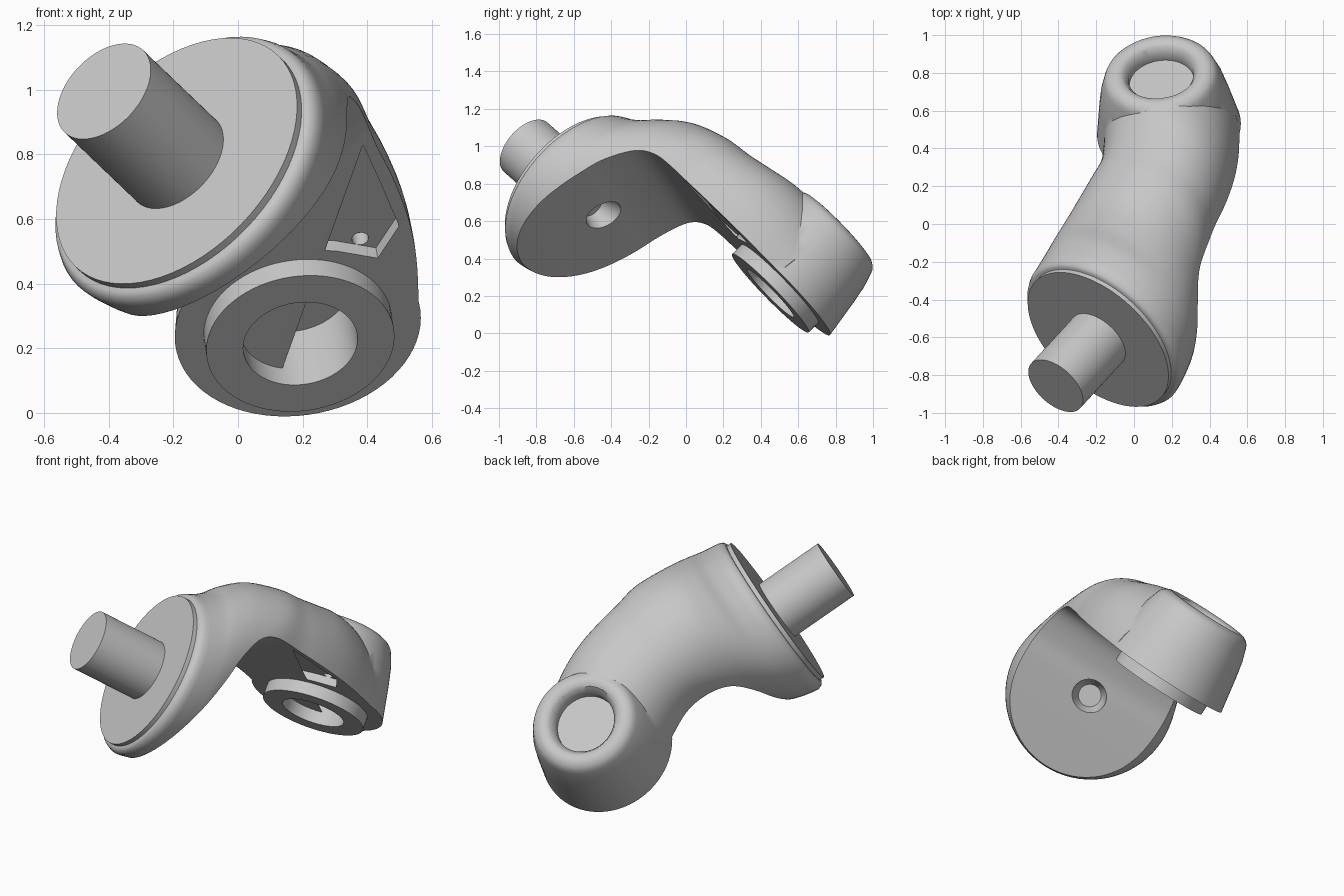
import bpy, bmesh, math
from mathutils import Vector, Matrix

cube = bpy.data.objects.get("Cube")
if cube:
    bpy.data.objects.remove(cube, do_unlink=True)

grey = bpy.data.materials.new("cast grey")
grey.use_nodes = True
colour = (0.57, 0.57, 0.57, 1)
grey.diffuse_color = colour
grey.node_tree.nodes["Principled BSDF"].inputs["Base Color"].default_value = colour

# Working frame: Y runs along the shaft axis, Z along the ring axis
u = Vector((0.568, 0.619, -0.543)).normalized()
w = Vector((-0.12, 0.70, 0.704))
w = (w - u * w.dot(u)).normalized()
s = u.cross(w)
FRAME = Matrix.Translation((-0.19, -0.612, 0.78)) @ Matrix((s, u, w)).transposed().to_4x4()
RING = Vector((-0.31, 1.182, 0))
UNDER = 0.392
SEG = 72


def finish(name, bm):
    bmesh.ops.recalc_face_normals(bm, faces=bm.faces)
    mesh = bpy.data.meshes.new(name)
    bm.to_mesh(mesh)
    bm.free()
    mesh.transform(FRAME)
    mesh.materials.append(grey)
    ob = bpy.data.objects.new(name, mesh)
    bpy.context.collection.objects.link(ob)
    return ob


def skin(name, loops, closed=False):
    """Bridge matching loops of points, capping the ends unless closed."""
    bm = bmesh.new()
    rows = [[bm.verts.new(p) for p in loop] for loop in loops]
    pairs = list(zip(rows, rows[1:])) + ([(rows[-1], rows[0])] if closed else [])
    for a, b in pairs:
        for i in range(len(a)):
            j = (i + 1) % len(a)
            bm.faces.new((a[i], a[j], b[j], b[i]))
    if not closed:
        bm.faces.new(rows[0])
        bm.faces.new(rows[-1])
    return finish(name, bm)


def circle(r, h, axis, centre=Vector()):
    pts = []
    for k in range(SEG):
        a = 2 * math.pi * k / SEG
        c, d = r * math.cos(a), r * math.sin(a)
        pts.append(centre + Vector((c, h, d) if axis == "Y" else (c, d, h)))
    return pts


def lathe(name, profile, axis="Z", centre=RING, closed=False):
    return skin(name, [circle(r, h, axis, centre) for r, h in profile], closed)


def spline(rows, steps=6):
    """Smooth curve through rows of numbers."""
    out = []
    for i in range(len(rows) - 1):
        p0, p1 = rows[max(i - 1, 0)], rows[i]
        p2, p3 = rows[i + 1], rows[min(i + 2, len(rows) - 1)]
        for k in range(steps):
            t = k / steps
            out.append([0.5 * (2 * b + (c - a) * t + (2 * a - 5 * b + 4 * c - d) * t * t
                               + (3 * b - a - 3 * c + d) * t ** 3)
                        for a, b, c, d in zip(p0, p1, p2, p3)])
    return out + [list(rows[-1])]


def oval(pos, x0, x1, z0, z1):
    """Oval section that grows slightly squarer away from the disc."""
    power = 1 - 0.1 * min(max((pos - 0.25) / 0.5, 0), 1)
    full = lambda v: math.copysign(abs(v) ** power, v)
    return [Vector(((x0 + x1 + full(p.x) * (x1 - x0)) / 2, pos,
                    (z0 + z1 + full(p.z) * (z1 - z0)) / 2)) for p in circle(1, 0, "Y")]


def boolean(ob, other, operation):
    mod = ob.modifiers.new(operation, "BOOLEAN")
    mod.operation, mod.object, mod.solver = operation, other, "EXACT"
    bpy.context.view_layer.objects.active = ob
    bpy.ops.object.modifier_apply(modifier=mod.name)
    bpy.data.objects.remove(other, do_unlink=True)


# Arm: oval sections along the shaft axis (position, side min/max, bottom, top)
sections = [
    (0.09, -0.49, 0.49, -0.487, 0.502),
    (0.17, -0.48, 0.48, -0.47, 0.555),
    (0.25, -0.46, 0.465, -0.44, 0.63),
    (0.37, -0.425, 0.43, -0.30, 0.705),
    (0.55, -0.395, 0.375, 0.00, 0.75),
    (0.69, -0.41, 0.328, 0.04, 0.765),
    (0.82, -0.475, 0.293, 0.03, 0.79),
    (0.95, -0.56, 0.25, 0.02, 0.818),
    (1.07, -0.63, 0.20, 0.02, 0.82),
    (1.20, -0.655, 0.13, 0.03, 0.79),
    (1.36, -0.59, 0.025, 0.08, 0.70),
]
rim = [(0.025, 0.465), (0.035, 0.48), (0.06, 0.491)]
loops = [circle(r, h, "Y") for h, r in rim]
arm = skin("arm", loops + [oval(*row) for row in spline(sections)])

# Tapered ring housing with a rounded top
housing = lathe("housing", [(0.422, 0.2), (0.383, UNDER), (0.348, 0.60), (0.328, 0.70),
                            (0.304, 0.775), (0.294, 0.798), (0.28, 0.813),
                            (0.258, 0.826), (0.235, 0.83), (0.21, 0.823),
                            (0.19, 0.81), (0.177, 0.79)])
boolean(arm, housing, "UNION")

# Open space behind the disc and under the arm, with a curved inner corner
curve = [(0.62, UNDER), (0.50, 0.38), (0.405, 0.32), (0.325, 0.17),
         (0.28, 0.02), (0.222, -0.17), (0.12, -0.49)]
corner = [(0.12, -1), (2, -1), (2, UNDER)] + spline(curve)
wedge = skin("wedge", [[Vector((x, y, z)) for y, z in corner] for x in (-1.2, 1.2)])
boolean(arm, wedge, "DIFFERENCE")

# Shallow pocket under the arm, reaching round the ring
outline = [(-0.28, 0.62), (0.31, 0.62), (0.255, 0.80), (0.18, 1.03),
           (0.05, 1.10), (-0.03, 0.99), (-0.14, 0.88), (-0.30, 0.83)]
pocket = skin("pocket", [[Vector((x, y, z)) for x, y in outline] for z in (0.3, 0.438)])
boolean(arm, pocket, "DIFFERENCE")

# Lower bore, upper recess, hole behind the disc, small screw hole
cutters = [
    lathe("bore", [(0.178, 0.2), (0.178, 0.557)]),
    lathe("recess", [(0.173, 0.735), (0.173, 0.78), (0.205, 0.826), (0.205, 0.95)]),
    lathe("disc_hole", [(0.065, 0.18), (0.1, 0.26), (0.1, 0.37)], "Y", Vector()),
    lathe("screw_hole", [(0.026, 0.3), (0.026, 0.49)], "Z", Vector((0.035, 1.035, 0))),
]
for cutter in cutters:
    boolean(arm, cutter, "DIFFERENCE")

# Raised collar round the bore, face plate and shaft
collar = lathe("bore_collar", [(0.178, 0.32), (0.293, 0.32), (0.293, 0.40),
                               (0.178, 0.40)], closed=True)
plate = lathe("face_plate", [(0.453, 0), (0.453, 0.04)], "Y", Vector())
shaft = lathe("shaft", [(0.176, -0.396), (0.176, 0.02)], "Y", Vector())

bpy.ops.object.select_all(action="DESELECT")
for ob in (arm, collar, plate, shaft):
    ob.select_set(True)
bpy.context.view_layer.objects.active = arm
bpy.ops.object.shade_smooth_by_angle(angle=math.radians(35))
